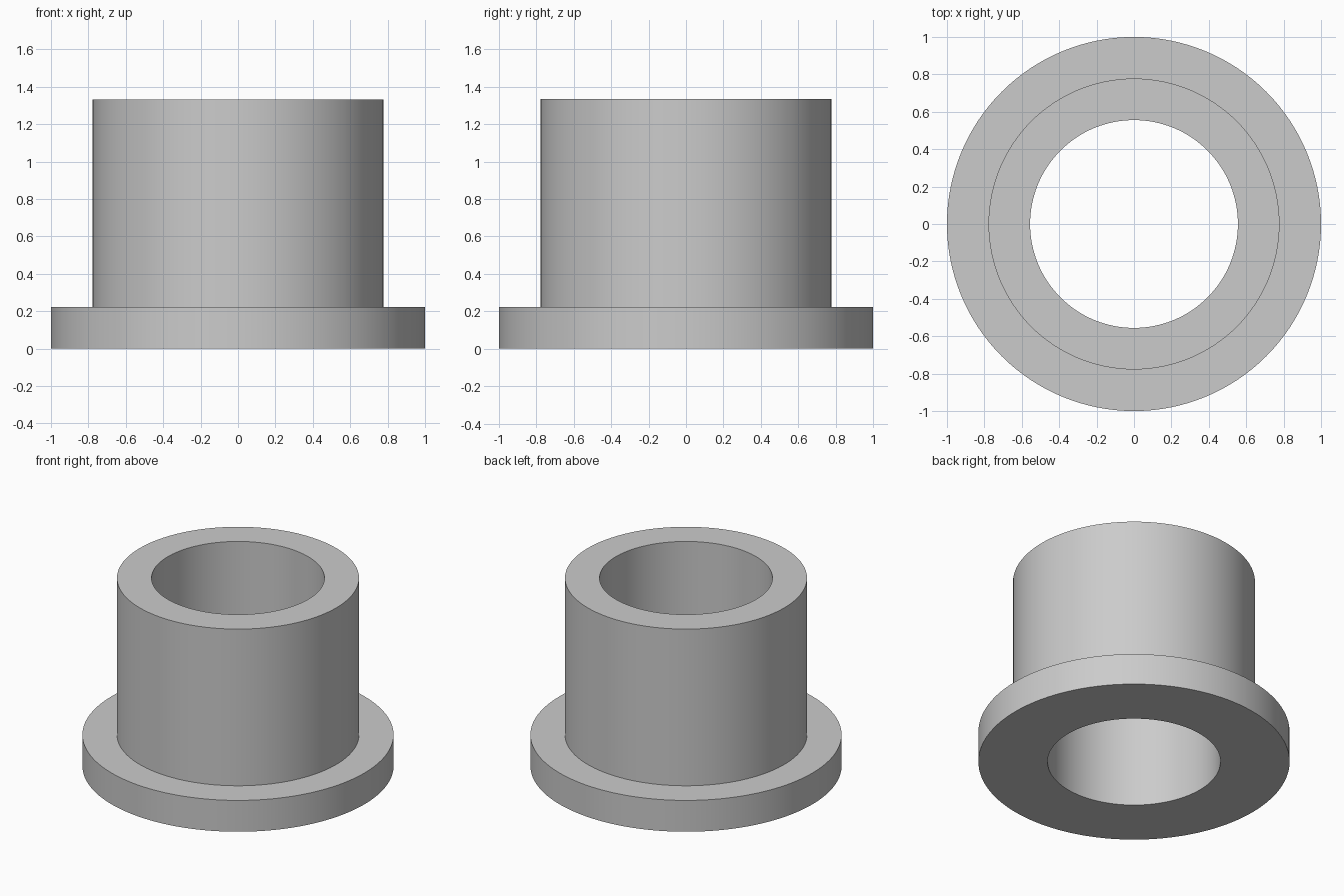
import bpy
import bmesh
import math
from mathutils import Matrix

default_cube = bpy.data.objects.get("Cube")
if default_cube:
    bpy.data.objects.remove(default_cube, do_unlink=True)

# Proportions of the bushing, in ninths of the flange radius
UNIT = 1 / 9
FLANGE_R, SLEEVE_R, BORE_R = 9 * UNIT, 7 * UNIT, 5 * UNIT
FLANGE_H, TOTAL_H = 2 * UNIT, 12 * UNIT
SEGMENTS = 128

# Plain grey
grey = bpy.data.materials.new("grey")
grey.use_nodes = True
colour = (0.6, 0.6, 0.6, 1)
grey.diffuse_color = colour
grey.node_tree.nodes["Principled BSDF"].inputs["Base Color"].default_value = colour


def lathe(name, profile, material):
    """Revolve a closed (radius, height) profile around z."""
    bm = bmesh.new()
    rings = []
    for i in range(SEGMENTS):
        turn = Matrix.Rotation(math.tau * i / SEGMENTS, 3, "Z")
        rings.append([bm.verts.new(turn.col[0] * r + turn.col[2] * z) for r, z in profile])
    count = len(profile)
    for i, ring in enumerate(rings):
        after = rings[(i + 1) % SEGMENTS]
        for j in range(count):
            k = (j + 1) % count
            bm.faces.new((ring[j], after[j], after[k], ring[k]))
    bmesh.ops.recalc_face_normals(bm, faces=bm.faces)
    mesh = bpy.data.meshes.new(name)
    bm.to_mesh(mesh)
    bm.free()
    mesh.materials.append(material)
    obj = bpy.data.objects.new(name, mesh)
    bpy.context.collection.objects.link(obj)
    return obj


# Sleeve with flange at the foot and a straight through bore
bushing = lathe("flanged_bushing", [
    (BORE_R, 0), (FLANGE_R, 0), (FLANGE_R, FLANGE_H),
    (SLEEVE_R, FLANGE_H), (SLEEVE_R, TOTAL_H), (BORE_R, TOTAL_H),
], grey)

bpy.ops.object.select_all(action="DESELECT")
bushing.select_set(True)
bpy.context.view_layer.objects.active = bushing
bpy.ops.object.shade_smooth_by_angle(angle=math.radians(30))
